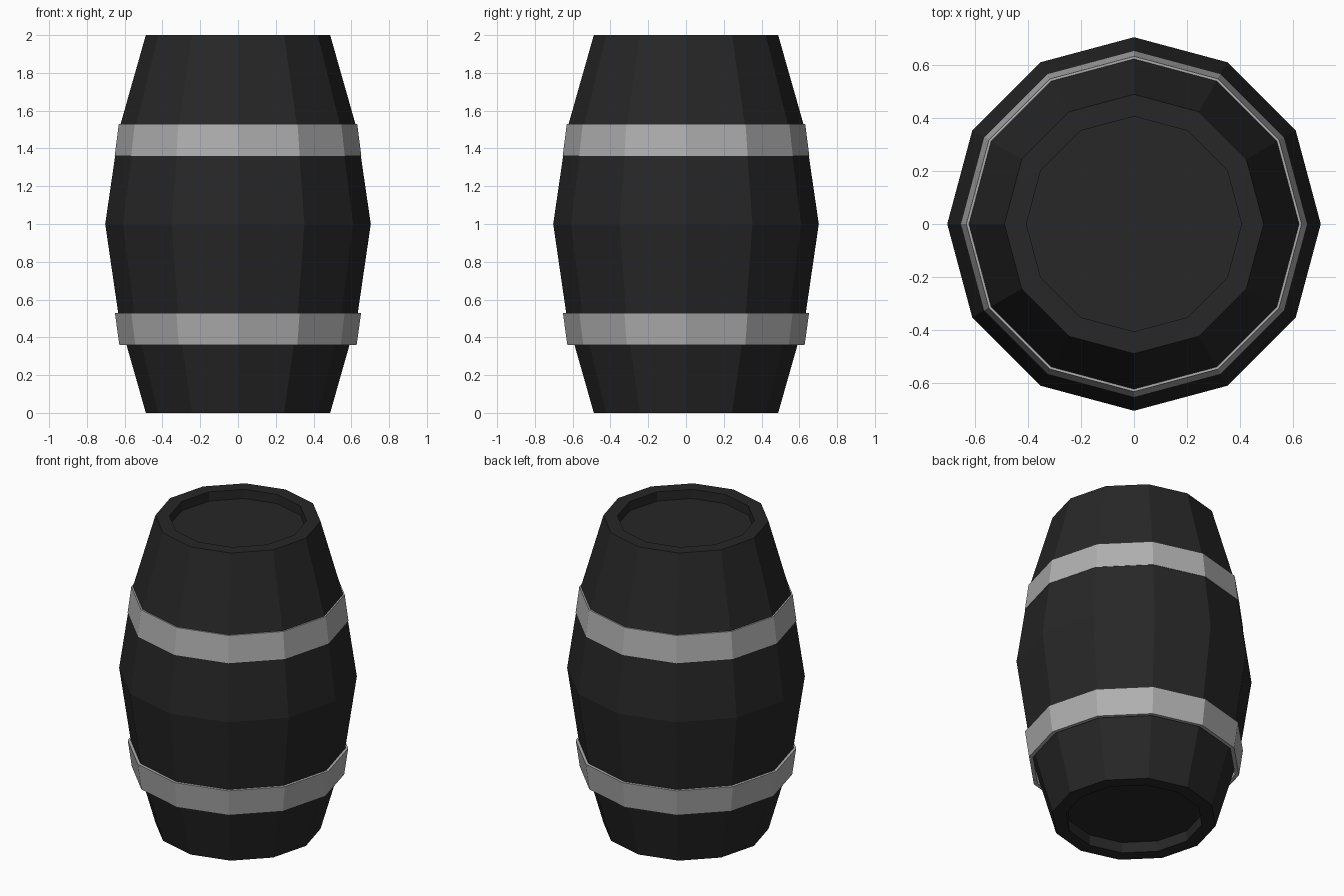
import bpy, bmesh, math

if "Cube" in bpy.data.objects:
    bpy.data.objects.remove(bpy.data.objects["Cube"])

SIDES = 12


def material(name, rgb):
    m = bpy.data.materials.new(name)
    m.diffuse_color = (*rgb, 1.0)
    m.use_nodes = True
    m.node_tree.nodes["Principled BSDF"].inputs["Base Color"].default_value = m.diffuse_color
    return m


dark = material("dark_wood", (0.020, 0.020, 0.020))
metal = material("grey_metal", (0.43, 0.43, 0.43))


def lathe(name, profile, mat, closed=False):
    """Spin (radius, z) points into a flat-faced twelve-sided shape."""
    bm = bmesh.new()
    rings = []
    for r, z in profile:
        rings.append([bm.verts.new((r * math.cos(2 * math.pi * i / SIDES),
                                    r * math.sin(2 * math.pi * i / SIDES), z))
                      for i in range(SIDES)])
    pairs = list(zip(rings, rings[1:]))
    if closed:
        pairs.append((rings[-1], rings[0]))
    else:
        bm.faces.new(rings[0])
        bm.faces.new(rings[-1])
    for a, b in pairs:
        for i in range(SIDES):
            j = (i + 1) % SIDES
            bm.faces.new((a[i], a[j], b[j], b[i]))
    bmesh.ops.recalc_face_normals(bm, faces=bm.faces)
    me = bpy.data.meshes.new(name)
    bm.to_mesh(me)
    bm.free()
    me.materials.append(mat)
    ob = bpy.data.objects.new(name, me)
    bpy.context.collection.objects.link(ob)
    return ob


# Bulging body with recessed ends
lathe("barrel_body", [(0.405, 0.07), (0.405, 0), (0.488, 0), (0.63, 0.5),
                      (0.703, 1.0), (0.63, 1.5), (0.488, 2.0),
                      (0.405, 2.0), (0.405, 1.94)], dark)


# Metal hoops, each flared toward the middle of the barrel
def hoop(name, z0, r0, z1, r1, t=0.024):
    lathe(name, [(r0, z0), (r1, z1), (r1 - t, z1), (r0 - t, z0)], metal, True)


hoop("lower_hoop", 0.36, 0.628, 0.53, 0.652)
hoop("upper_hoop", 1.36, 0.653, 1.53, 0.631)
